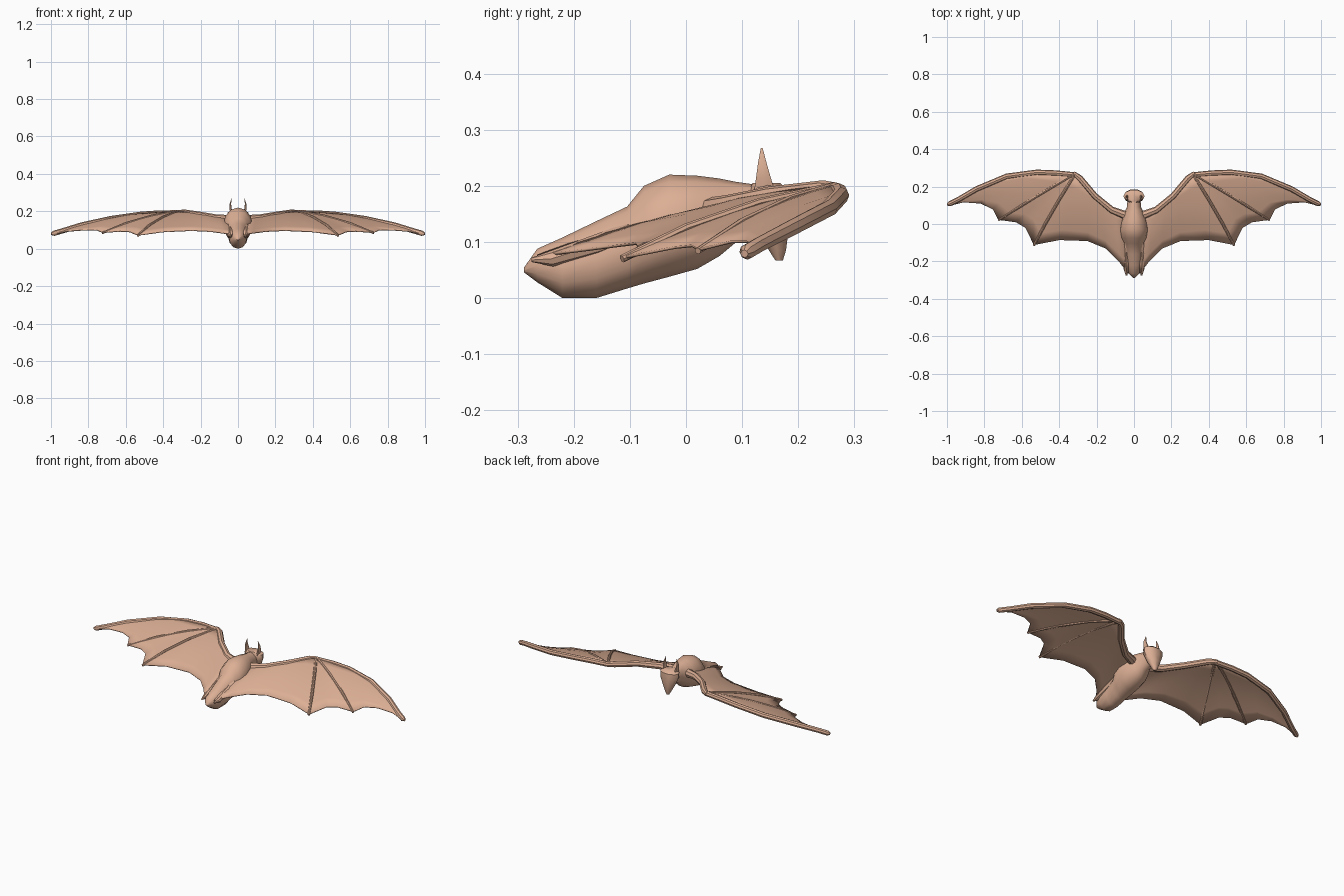
import bpy, bmesh
from math import sin, cos, pi
from mathutils import Vector

skin = bpy.data.materials.new("skin")
skin.diffuse_color = (0.72, 0.43, 0.30, 1)


def finish(obj, angle=0.7):
    obj.data.materials.append(skin)
    bpy.ops.object.select_all(action='DESELECT')
    obj.select_set(True)
    bpy.context.view_layer.objects.active = obj
    bpy.ops.object.shade_smooth_by_angle(angle=angle)
    return obj


def grid_mesh(name, rows, closed):
    """Skin rows of points; closed rows become capped tubes."""
    bm = bmesh.new()
    vs = [[bm.verts.new(p) for p in row] for row in rows]
    n = len(rows[0])
    for a, b in zip(vs, vs[1:]):
        for i in range(n if closed else n - 1):
            j = (i + 1) % n
            bm.faces.new((a[i], a[j], b[j], b[i]))
    if closed:
        bm.faces.new(vs[0])
        bm.faces.new(vs[-1])
        bmesh.ops.recalc_face_normals(bm, faces=bm.faces)
    mesh = bpy.data.meshes.new(name)
    bm.to_mesh(mesh)
    bm.free()
    obj = bpy.data.objects.new(name, mesh)
    bpy.context.collection.objects.link(obj)
    return obj


def loft(name, rings, u, v, sides):
    """Rings are (centre, half width along u, half width along v)."""
    u, v = Vector(u), Vector(v)
    rows = [[Vector(c) + u * ru * cos(2 * pi * i / sides) + v * rv * sin(2 * pi * i / sides)
             for i in range(sides)] for c, ru, rv in rings]
    return finish(grid_mesh(name, rows, True))


def tube(name, pts, radii, sides=8):
    """Round bone following a path, with a tapering radius."""
    pts = [Vector(p) for p in pts]
    rows = []
    for k, p in enumerate(pts):
        d = (pts[min(k + 1, len(pts) - 1)] - pts[max(k - 1, 0)]).normalized()
        a = d.cross(Vector((0, 0, 1))).normalized()
        b = a.cross(d)
        rows.append([p + radii[k] * (a * cos(2 * pi * i / sides) + b * sin(2 * pi * i / sides))
                     for i in range(sides)])
    return finish(grid_mesh(name, rows, True))


# Body: (y, bottom z, top z, half width)
body = [(-0.289, 0.046, 0.054, 0.005), (-0.265, 0.028, 0.088, 0.028), (-0.22, 0.0, 0.108, 0.047),
        (-0.16, 0.0, 0.137, 0.053), (-0.105, 0.017, 0.163, 0.058), (-0.075, 0.026, 0.2, 0.071),
        (-0.03, 0.038, 0.22, 0.078), (0.02, 0.052, 0.218, 0.069), (0.06, 0.075, 0.213, 0.052),
        (0.09, 0.1, 0.207, 0.038), (0.14, 0.12, 0.2, 0.034)]
loft("body", [((0, y, (lo + hi) / 2), w, (hi - lo) / 2) for y, lo, hi, w in body],
     (1, 0, 0), (0, 0, 1), 12)

# Head: (z, y, half width, half depth), tapering down to the muzzle
head = [(0.205, 0.143, 0.036, 0.026), (0.192, 0.148, 0.057, 0.036), (0.16, 0.15, 0.054, 0.037),
        (0.12, 0.155, 0.036, 0.029), (0.085, 0.163, 0.018, 0.016), (0.067, 0.166, 0.008, 0.007)]
loft("head", [((0, y, z), w, d) for z, y, w, d in head], (1, 0, 0), (0, 1, 0), 10)

# Wing membrane: leading edge point, trailing edge point
ribs = [((0.03, 0.05, 0.16), (0.03, -0.265, 0.075)),
        ((0.10, 0.075, 0.17), (0.08, -0.20, 0.083)),
        ((0.17, 0.13, 0.185), (0.15, -0.13, 0.092)),
        ((0.23, 0.19, 0.195), (0.25, -0.09, 0.097)),
        ((0.28, 0.24, 0.20), (0.40, -0.085, 0.09)),
        ((0.32, 0.27, 0.20), (0.535, -0.112, 0.072)),
        ((0.335, 0.268, 0.20), (0.58, -0.02, 0.09)),
        ((0.35, 0.267, 0.20), (0.63, 0.01, 0.093)),
        ((0.37, 0.27, 0.20), (0.725, 0.023, 0.086)),
        ((0.56, 0.278, 0.186), (0.755, 0.08, 0.10)),
        ((0.76, 0.235, 0.148), (0.82, 0.11, 0.10)),
        ((0.90, 0.158, 0.112), (0.91, 0.117, 0.093)),
        ((0.985, 0.108, 0.085), (0.98, 0.10, 0.08))]

# Bones: path and radii
bones = {
    "arm": ([(0.03, 0.04, 0.155), (0.12, 0.075, 0.165), (0.21, 0.15, 0.182), (0.29, 0.245, 0.193),
             (0.325, 0.272, 0.193)], [0.024, 0.019, 0.017, 0.017, 0.012]),
    "leading_finger": ([(0.31, 0.262, 0.192), (0.42, 0.272, 0.19), (0.52, 0.276, 0.183), (0.68, 0.255, 0.16),
                        (0.84, 0.188, 0.125), (0.94, 0.13, 0.095), (0.985, 0.108, 0.082),
                        (0.998, 0.104, 0.079)],
                       [0.014, 0.015, 0.015, 0.015, 0.015, 0.014, 0.014, 0.007]),
    "middle_finger": ([(0.325, 0.265, 0.198), (0.46, 0.185, 0.175), (0.60, 0.10, 0.135),
                       (0.725, 0.021, 0.084)], [0.009, 0.008, 0.008, 0.006]),
    "rear_finger": ([(0.32, 0.26, 0.197), (0.40, 0.13, 0.17), (0.475, 0.0, 0.125),
                     (0.535, -0.114, 0.07)], [0.009, 0.008, 0.008, 0.007]),
    "leg": ([(0.038, -0.08, 0.125), (0.042, -0.16, 0.095), (0.042, -0.24, 0.07),
             (0.04, -0.275, 0.068)], [0.018, 0.018, 0.014, 0.004]),
}

for side, sx in (("left", -1), ("right", 1)):
    rows = []
    for a, b in ribs:
        a, b = Vector(a), Vector(b)
        bulge = 0.03 * (a - b).length
        row = [a.lerp(b, t / 6) + Vector((0, 0, bulge * sin(pi * t / 6))) for t in range(7)]
        rows.append([Vector((p.x * sx, p.y, p.z)) for p in row][::sx])
    wing = finish(grid_mesh("wing_membrane_" + side, rows, False), 1.0)
    thick = wing.modifiers.new("thickness", 'SOLIDIFY')
    thick.thickness = 0.005
    thick.offset = 0

    for name, (path, radii) in bones.items():
        tube(name + "_" + side, [(x * sx, y, z) for x, y, z in path], radii)

    # Pointed, curved ear
    ear = [(0.033, 0.14, 0.188, 0.008, 0.022), (0.040, 0.138, 0.215, 0.006, 0.015),
           (0.041, 0.136, 0.24, 0.004, 0.009), (0.034, 0.135, 0.267, 0.001, 0.002)]
    loft("ear_" + side, [((x * sx, y, z), w, d) for x, y, z, w, d in ear], (1, 0, 0), (0, 1, 0), 6)
